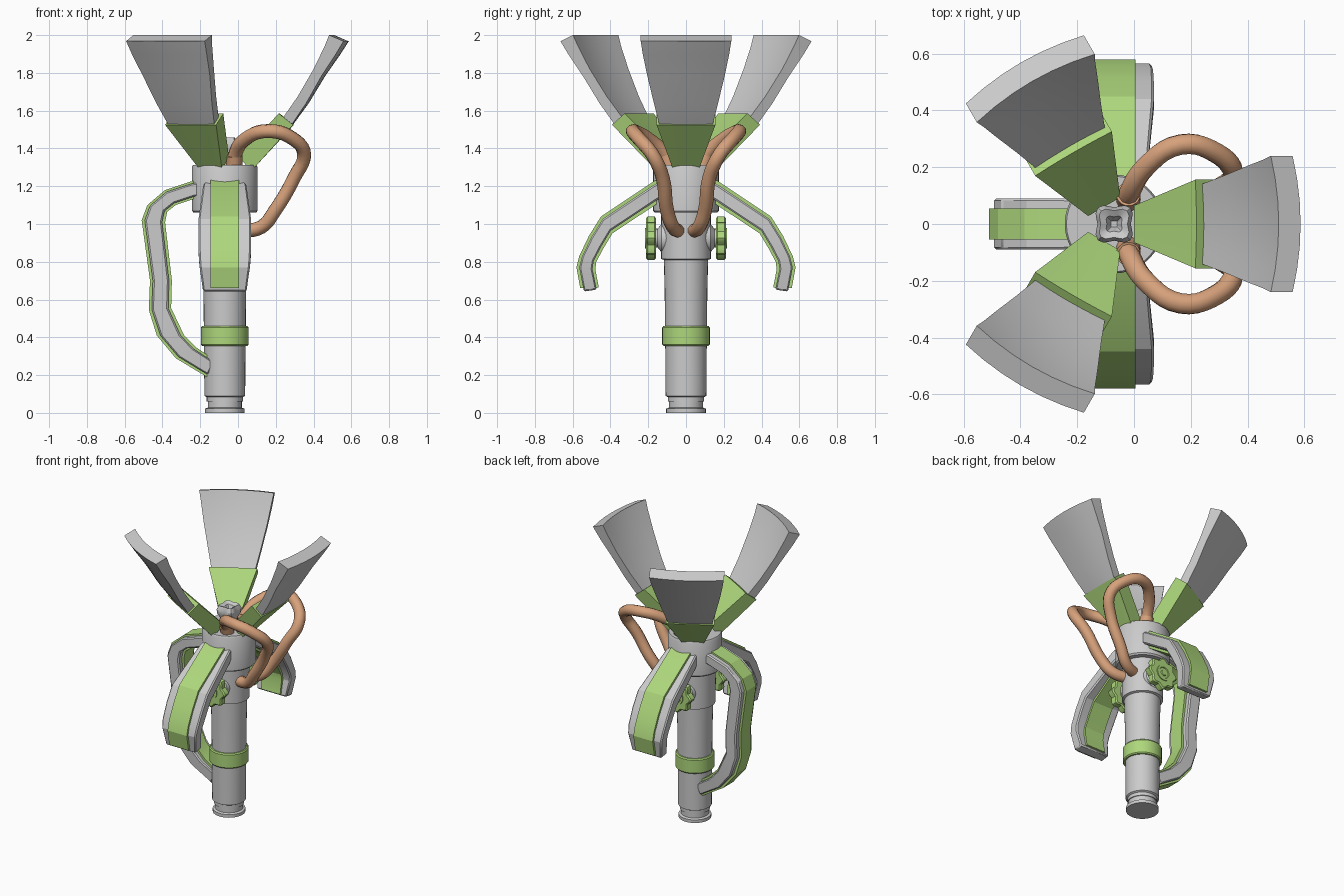
import bpy, bmesh, math
from mathutils import Vector, Matrix

if "Cube" in bpy.data.objects:
    bpy.data.objects.remove(bpy.data.objects["Cube"])

CX = -0.07  # body axis


def material(name, col):
    m = bpy.data.materials.new(name)
    m.diffuse_color = (*col, 1)
    m.use_nodes = True
    m.node_tree.nodes["Principled BSDF"].inputs["Base Color"].default_value = m.diffuse_color
    return m


GREEN = material("green", (0.42, 0.68, 0.20))
COPPER = material("copper", (0.68, 0.36, 0.20))


def smooth(ob, angle=30):
    bpy.ops.object.select_all(action='DESELECT')
    ob.select_set(True)
    bpy.context.view_layer.objects.active = ob
    bpy.ops.object.shade_smooth_by_angle(angle=math.radians(angle))


def loft(name, rings, mat=None, angle=30, bevel=0):
    """Skin closed rings of points and cap both ends."""
    bm = bmesh.new()
    vs = [[bm.verts.new(p) for p in r] for r in rings]
    n = len(vs[0])
    for a, b in zip(vs, vs[1:]):
        for i in range(n):
            j = (i + 1) % n
            bm.faces.new((a[i], a[j], b[j], b[i]))
    bm.faces.new(vs[0])
    bm.faces.new(vs[-1])
    bmesh.ops.recalc_face_normals(bm, faces=bm.faces[:])
    me = bpy.data.meshes.new(name)
    bm.to_mesh(me)
    bm.free()
    ob = bpy.data.objects.new(name, me)
    bpy.context.collection.objects.link(ob)
    if mat:
        me.materials.append(mat)
    smooth(ob, angle)
    if bevel:
        mod = ob.modifiers.new("bevel", 'BEVEL')
        mod.width, mod.segments = bevel, 1
        mod.limit_method = 'ANGLE'
    return ob


def circle(r, h, n=32, wave=0, lobes=1):
    pts = []
    for i in range(n):
        a = 2 * math.pi * i / n
        q = r * (1 + wave * math.cos(lobes * a))
        pts.append(Vector((q * math.cos(a), q * math.sin(a), h)))
    return pts


def lathe(name, profile, mat=None, matrix=Matrix.Translation((CX, 0, 0)), **kw):
    return loft(name, [[matrix @ p for p in circle(r, h, **kw)] for r, h in profile], mat)


def ribbon(name, outer, inner, widths, to_world, t=0, mat=None, bevel=0):
    """Flat bar between an outer and an inner path, t thins it on both sides."""
    rings = []
    for o, i, w in zip(outer, inner, widths):
        o, i = Vector(o), Vector(i)
        a, b = o.lerp(i, t), i.lerp(o, t)
        rings.append([to_world(*a, -w), to_world(*a, w), to_world(*b, w), to_world(*b, -w)])
    return loft(name, rings, mat, 20, bevel)


# Central tube, collar and head
lathe("body_tube", [(.105, 0), (.105, .022), (.09, .028), (.09, .08), (.108, .09), (.11, .36),
                    (.113, .64), (.117, .81), (.132, .815), (.132, 1.08)])
lathe("foot_ring", [(.096, .06), (.096, .085)])
lathe("collar", [(.12, .355), (.126, .362), (.126, .452), (.12, .46)], GREEN)
lathe("head", [(.165, 1.06), (.174, 1.07), (.174, 1.30), (.168, 1.312)], n=40)

# Side arms with green inlay band
arm_out = [(.12, 1.245), (.164, 1.23), (.45, 1.04), (.515, .935), (.565, .83), (.58, .77), (.56, .66)]
arm_in = [(.12, 1.13), (.164, 1.10), (.39, .95), (.435, .875), (.475, .80), (.48, .76), (.462, .665)]
for s, side in ((1, "back"), (-1, "front")):
    def arm(y, z, w, s=s):
        return Vector((CX + w, s * y, z))
    ribbon(side + "_arm", arm_out[:-1] + [(.555, .64)], arm_in[:-1] + [(.458, .655)],
           [.105, .115, .14, .14, .137, .132, .115], arm, .15, bevel=.008)
    ribbon(side + "_arm_band", arm_out, arm_in, [.075] * 7, arm, 0, GREEN)

# Rear grip handle
grip_out = [(-.20, 1.235), (-.25, 1.225), (-.386, 1.18), (-.48, 1.10), (-.51, 1.02), (-.466, .70),
            (-.472, .545), (-.43, .41), (-.33, .29), (-.165, .19)]
grip_in = [(-.18, 1.14), (-.225, 1.135), (-.33, 1.10), (-.375, 1.065), (-.386, 1.01), (-.35, .70),
           (-.354, .555), (-.285, .41), (-.22, .345), (-.12, .28)]


def grip(x, z, w):
    return Vector((x, w, z))


ribbon("grip", grip_out, grip_in, [.085] + [.09] * 7 + [.085, .075], grip, .13, bevel=.008)
ribbon("grip_band", grip_out, grip_in, [.054] * 10, grip, 0, GREEN)


# Three flared petals with green roots
def petal_rings(sections, rot, cols=6):
    rings = []
    for (ri, zi), (ro, zo), w, sag in sections:
        us = [2 * k / cols - 1 for k in range(cols + 1)]
        ring = [(ri - sag * u * u, w * u, zi) for u in us]
        ring += [(ro - sag * u * u, w * u, zo) for u in reversed(us)]
        rings.append([rot @ Vector(p) for p in ring])
    return rings


root = [((.07, 1.36), (.14, 1.28), .065, 0), ((.29, 1.585), (.366, 1.525), .156, .004)]
blade = [((.305, 1.55), (.35, 1.51), .137, .006), ((.40, 1.675), (.445, 1.64), .17, .014),
         ((.49, 1.82), (.533, 1.785), .205, .02), ((.553, 1.94), (.61, 1.895), .228, .025),
         ((.58, 2.0), (.657, 1.968), .24, .028)]
for k in range(3):
    rot = Matrix.Translation((CX, 0, 0)) @ Matrix.Rotation(k * 2 * math.pi / 3, 4, 'Z')
    loft(f"petal_root_{k + 1}", petal_rings(root, rot), GREEN)
    loft(f"petal_blade_{k + 1}", petal_rings(blade, rot))

# Four-lobed nozzle with a dished tip
lathe("nozzle", [(.045, 1.30), (.05, 1.37), (.066, 1.40), (.07, 1.43), (.056, 1.458),
                 (.03, 1.445), (.012, 1.41)],
      matrix=Matrix.Translation((CX, 0, 0)) @ Matrix.Rotation(math.pi / 4, 4, 'Z'),
      n=24, wave=.16, lobes=4)

# Hoses, hose fittings and side knobs, mirrored in y
path = [(-.025, .085, 1.29), (-.018, .105, 1.36), (.04, .20, 1.45), (.165, .28, 1.492),
        (.29, .25, 1.452), (.35, .18, 1.37), (.30, .125, 1.25), (.195, .10, 1.07),
        (.125, .07, .985), (.02, .035, .96)]
for s, side in ((1, "back"), (-1, "front")):
    cu = bpy.data.curves.new(side + "_hose", 'CURVE')
    cu.dimensions = '3D'
    cu.bevel_depth, cu.bevel_resolution, cu.resolution_u = .037, 3, 5
    cu.use_fill_caps = True
    sp = cu.splines.new('BEZIER')
    sp.bezier_points.add(len(path) - 1)
    for bp, (x, y, z) in zip(sp.bezier_points, path):
        bp.co = (x, s * y, z)
        bp.handle_left_type = bp.handle_right_type = 'AUTO'
    cu.materials.append(COPPER)
    hose = bpy.data.objects.new(side + "_hose", cu)
    bpy.context.collection.objects.link(hose)
    lathe(side + "_hose_fitting", [(.043, -.05), (.043, .035)], COPPER,
          Matrix.Translation((-.02, s * .095, 1.33)) @ Matrix.Rotation(-s * .3, 4, 'X'), n=20)
    out = Matrix.Translation((CX, 0, .925)) @ Matrix.Rotation(-s * math.pi / 2, 4, 'X')
    lathe(side + "_knob_stem", [(.085, .08), (.075, .13), (.05, .15), (.05, .175)], None, out, n=24)
    lathe(side + "_knob", [(.095, .158), (.104, .166), (.104, .204), (.095, .212), (.06, .212)],
          GREEN, out, n=48, wave=.1, lobes=8)
    lathe(side + "_knob_cap", [(.055, .20), (.055, .218), (.04, .218), (.036, .21), (.022, .21),
                               (.018, .218)], GREEN, out, n=24)
